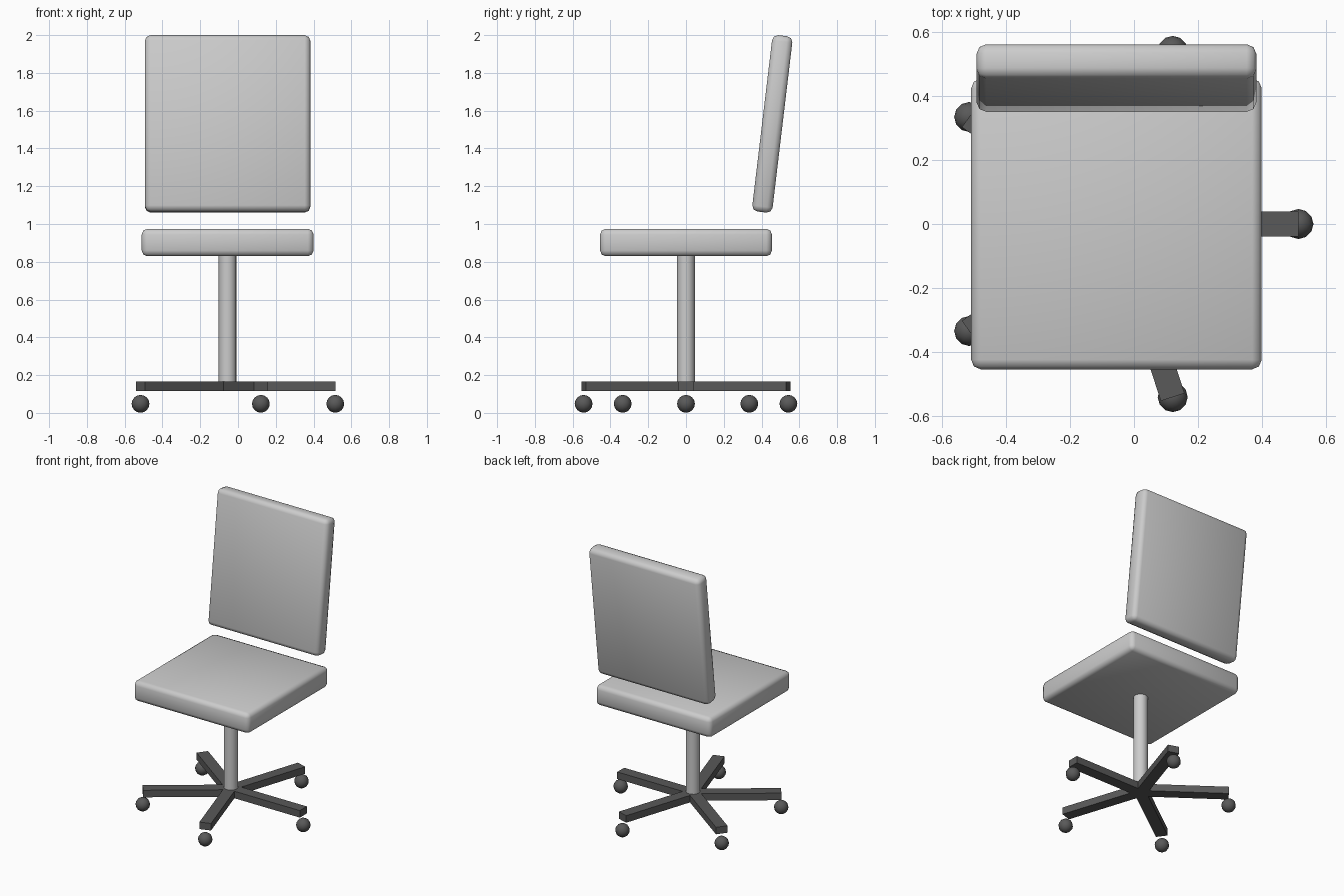
import bpy
from math import radians, cos, sin, tau

if "Cube" in bpy.data.objects:
    bpy.data.objects.remove(bpy.data.objects["Cube"])

CX = -0.055  # column axis; the five-arm base is asymmetric in x

dark = bpy.data.materials.new("dark_grey")
dark.diffuse_color = (0.1, 0.1, 0.1, 1)
dark.use_nodes = True
dark.node_tree.nodes["Principled BSDF"].inputs["Base Color"].default_value = dark.diffuse_color


def finish(name, smooth=True, mat=None):
    ob = bpy.context.object
    ob.name = name
    if smooth:
        bpy.ops.object.shade_smooth()
    if mat:
        ob.data.materials.append(mat)
    return ob


def box(name, loc, size, rot=(0, 0, 0), bevel=0, mat=None):
    bpy.ops.mesh.primitive_cube_add(size=1, location=loc, rotation=rot)
    bpy.context.object.scale = size
    bpy.ops.object.transform_apply(location=False, rotation=False, scale=True)
    ob = finish(name, bevel > 0, mat)
    if bevel:
        mod = ob.modifiers.new("soft_edges", 'BEVEL')
        mod.width = bevel
        mod.segments = 2
    return ob


# Cushions
box("seat", (CX, 0, 0.902), (0.91, 0.91, 0.145), bevel=0.03)
box("backrest", (CX, 0.457, 1.53), (0.876, 0.108, 0.94),
    rot=(radians(-6.8), 0, 0), bevel=0.03)

# Column
bpy.ops.mesh.primitive_cylinder_add(vertices=16, radius=0.047, depth=0.72,
                                    location=(CX, 0, 0.48))
finish("column", False)
bpy.ops.object.shade_smooth_by_angle(angle=radians(40))

# Five-arm base with ball casters
REACH = 0.57
for i in range(5):
    a = i * tau / 5
    dx, dy = cos(a), sin(a)
    box(f"base_arm_{i + 1}", (CX + dx * REACH / 2, dy * REACH / 2, 0.14),
        (REACH, 0.078, 0.05), rot=(0, 0, a), mat=dark)
    bpy.ops.mesh.primitive_uv_sphere_add(
        segments=12, ring_count=8, radius=0.047,
        location=(CX + dx * REACH, dy * REACH, 0.048))
    finish(f"caster_{i + 1}", mat=dark)
